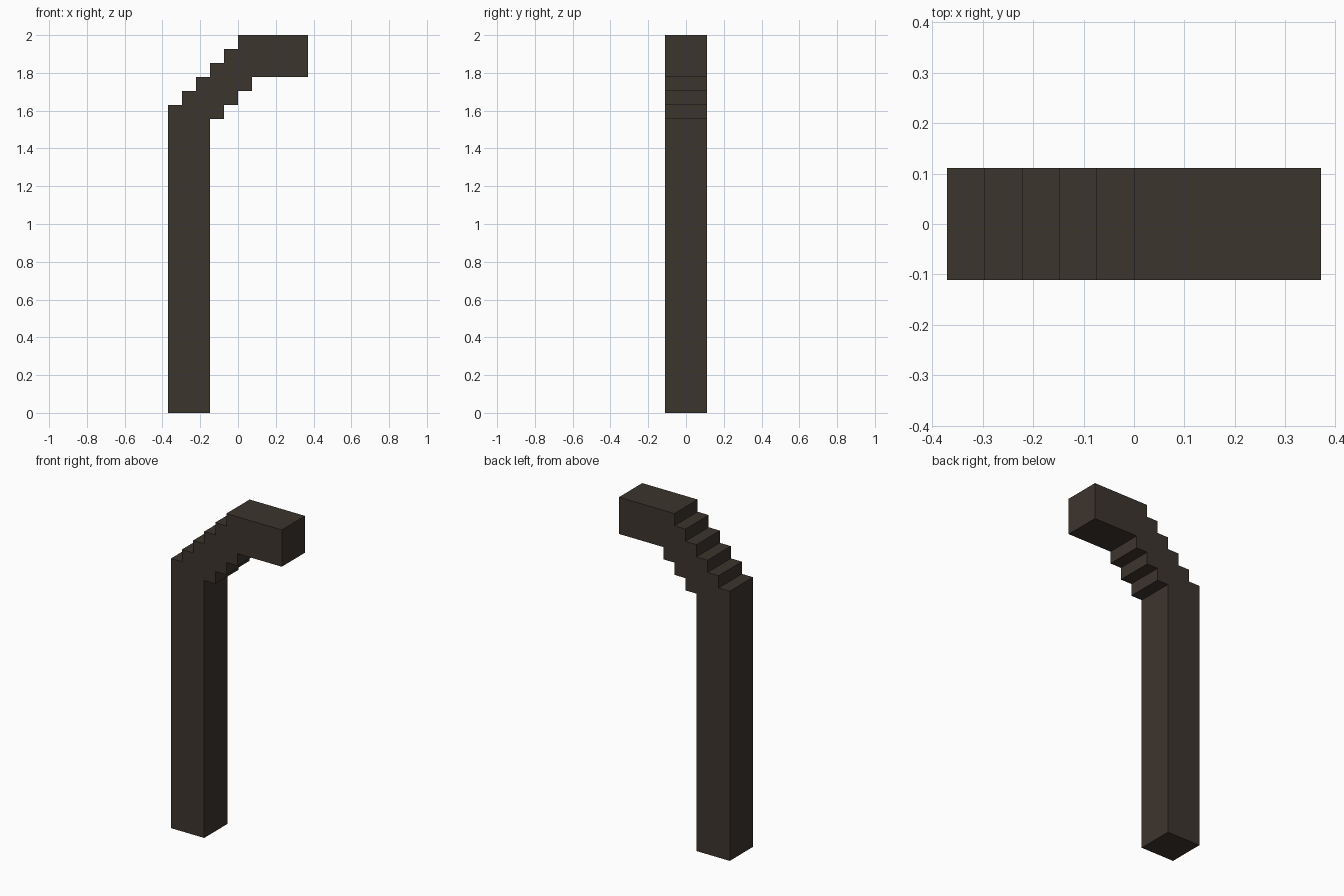
import bpy
import bmesh

cube = bpy.data.objects.get("Cube")
if cube:
    bpy.data.objects.remove(cube, do_unlink=True)

U = 2 / 27          # one block unit; the model is 27 blocks tall
HALF_DEPTH = 1.5    # half of the square section, in blocks

# Dark brown wood
wood = bpy.data.materials.new("dark_brown")
wood.use_nodes = True
colour = (0.046, 0.035, 0.027, 1)
wood.diffuse_color = colour
bsdf = wood.node_tree.nodes["Principled BSDF"]
bsdf.inputs["Base Color"].default_value = colour
bsdf.inputs["Roughness"].default_value = 0.9

# Side outline in blocks: post foot, inner stair, arm, outer stair
outline = [(-5, 0), (-2, 0)]
for i in range(3):                                   # underside of the bend
    outline += [(-2 + i, 21 + i), (-1 + i, 21 + i)]
outline += [(1, 24), (5, 24), (5, 27), (0, 27)]      # horizontal arm
for i in range(5):                                   # top side of the bend
    outline += [(-i, 26 - i), (-i - 1, 26 - i)]

# Extrude the outline through the depth
bm = bmesh.new()
front = bm.faces.new([bm.verts.new((x * U, -HALF_DEPTH * U, z * U)) for x, z in outline])
back = bmesh.ops.extrude_face_region(bm, geom=[front], use_keep_orig=True)
bmesh.ops.translate(bm, vec=(0, 2 * HALF_DEPTH * U, 0),
                    verts=[g for g in back["geom"] if isinstance(g, bmesh.types.BMVert)])
bmesh.ops.recalc_face_normals(bm, faces=bm.faces)

mesh = bpy.data.meshes.new("stepped_post_with_arm")
bm.to_mesh(mesh)
bm.free()
mesh.materials.append(wood)
post = bpy.data.objects.new("stepped_post_with_arm", mesh)
bpy.context.collection.objects.link(post)
